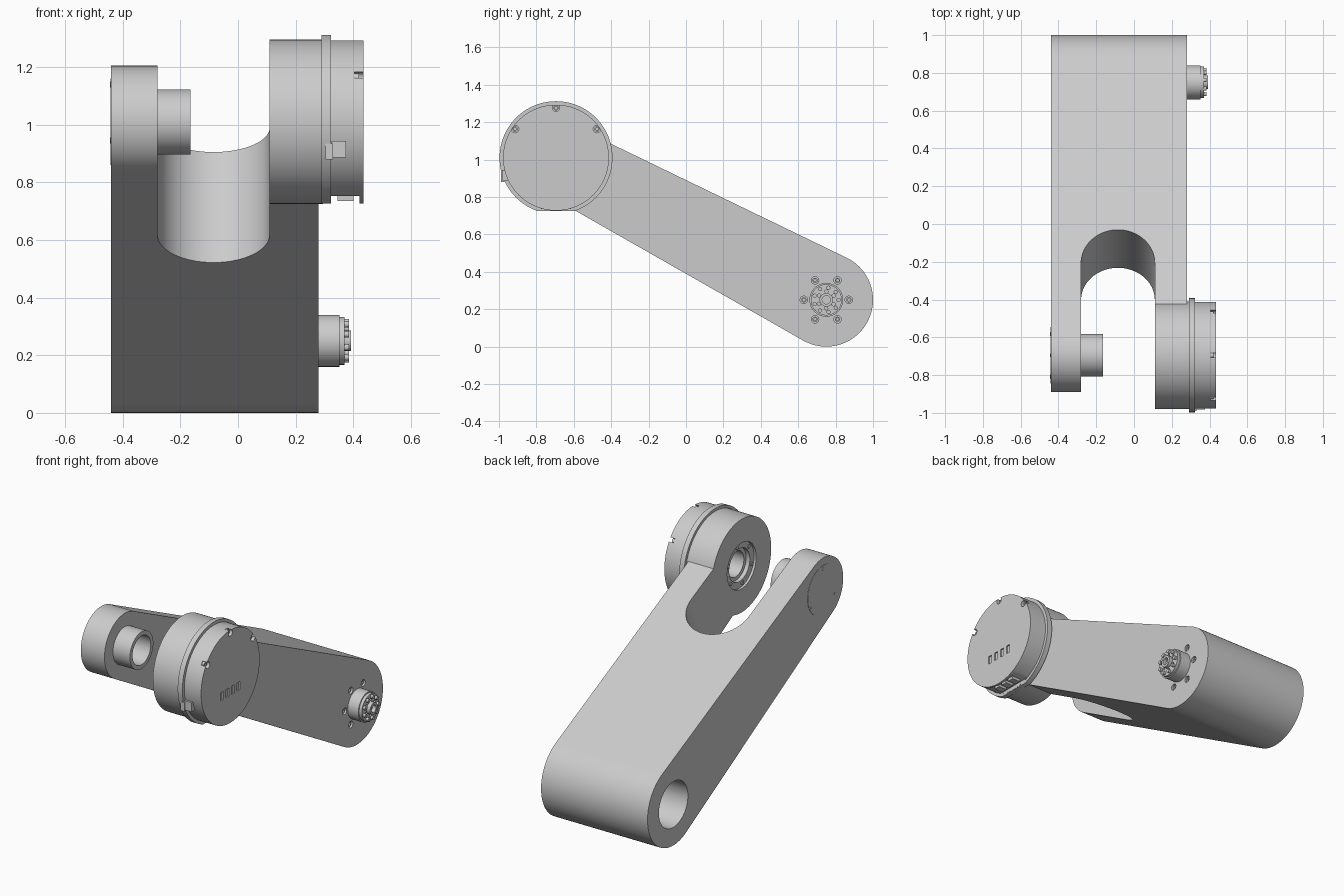
import bpy, bmesh, math
from mathutils import Vector

if "Cube" in bpy.data.objects:
    bpy.data.objects.remove(bpy.data.objects["Cube"], do_unlink=True)

grey = bpy.data.materials.new("light grey metal")
grey.use_nodes = True
grey.diffuse_color = (0.6, 0.6, 0.6, 1)
grey.node_tree.nodes["Principled BSDF"].inputs["Base Color"].default_value = (0.6, 0.6, 0.6, 1)

FRONT = Vector((0, -0.695, 1.01))   # front joint axis
REAR = Vector((0, 0.75, 0.25))      # rear joint axis
X, Y, Z = Vector((1, 0, 0)), Vector((0, 1, 0)), Vector((0, 0, 1))
ALONG = (REAR - FRONT).normalized()
ACROSS = X.cross(ALONG)


def prism(name, pts, lo, hi, origin=Vector(), u=Y, v=Z, w=X):
    """Extrude a 2D outline (u, v) along w from lo to hi."""
    bm = bmesh.new()
    ends = [[bm.verts.new(origin + u * a + v * b + w * h) for a, b in pts] for h in (lo, hi)]
    bm.faces.new(ends[0][::-1])
    bm.faces.new(ends[1])
    n = len(pts)
    for i in range(n):
        j = (i + 1) % n
        bm.faces.new((ends[0][i], ends[0][j], ends[1][j], ends[1][i]))
    bmesh.ops.recalc_face_normals(bm, faces=bm.faces)
    mesh = bpy.data.meshes.new(name)
    bm.to_mesh(mesh)
    bm.free()
    mesh.materials.append(grey)
    ob = bpy.data.objects.new(name, mesh)
    bpy.context.collection.objects.link(ob)
    return ob


def arc(r, start, end, n, cx=0.0, cy=0.0):
    return [(cx + r * math.cos(start + (end - start) * i / n),
             cy + r * math.sin(start + (end - start) * i / n)) for i in range(n + 1)]


def disc(name, centre, r, lo, hi, n=64):
    return prism(name, arc(r, 0, math.tau, n)[:-1], lo, hi, centre)


def box(name, lo, hi, y0, y1, z0, z1):
    return prism(name, [(y0, z0), (y1, z0), (y1, z1), (y0, z1)], lo, hi)


def combine(ob, other, operation="DIFFERENCE"):
    mod = ob.modifiers.new("combine", "BOOLEAN")
    mod.operation, mod.solver, mod.object = operation, "EXACT", other
    bpy.context.view_layer.objects.active = ob
    bpy.ops.object.modifier_apply(modifier=mod.name)
    bpy.data.objects.remove(other, do_unlink=True)


def around(centre, r, count, turn=0.0):
    for i in range(count):
        a = turn + math.tau * i / count
        yield centre + Y * r * math.cos(a) + Z * r * math.sin(a)


def tube(name, centre, r, bore, lo, hi):
    ob = disc(name, centre, r, lo, hi)
    combine(ob, disc("bore_cutter", centre, bore, lo - 0.01, hi + 0.01))
    return ob


# Tapered link body, in the frame of the link
length = (REAR - FRONT).length
r_front, r_rear = 0.195, 0.25
tilt = math.acos((r_front - r_rear) / length)
outline = (arc(r_front, tilt, math.tau - tilt, 48)
           + arc(r_rear, -tilt, tilt, 48, cx=length))
body = prism("link_body", outline, -0.44, 0.28, FRONT, ALONG, ACROSS)

# Round-bottomed slot that makes the fork
slot = [(-0.28, -0.5)] + [(-0.085 - 0.195 * math.cos(math.pi * i / 40),
                         0.442 + 0.195 * math.sin(math.pi * i / 40)) for i in range(41)] + [(0.11, -0.5)]
combine(body, prism("slot_cutter", slot, -0.5, 0.5, FRONT, X, ALONG, ACROSS))

# Drive housing and its joint socket
combine(body, disc("housing", FRONT, 0.285, 0.11, 0.295, 96), "UNION")
combine(body, disc("recess_cutter", FRONT, 0.14, 0.1, 0.125))
combine(body, disc("socket_cutter", FRONT, 0.1, 0.1, 0.24))
tube("socket_ring", FRONT, 0.1, 0.078, 0.15, 0.24)
for p in around(FRONT, 0.12, 6, 0.3):
    disc("socket_screw", p, 0.012, 0.12, 0.132, 16)

# Rear joint: open bearing seat on the right, bolt holes on the left
combine(body, disc("bearing_cutter", REAR, 0.14, -0.5, -0.2))
for p in around(REAR, 0.12, 6):
    combine(body, disc("bolt_cutter", p, 0.02, 0.26, 0.3, 20))
    tube("bolt_head", p, 0.014, 0.007, 0.26, 0.272)

# Stub axle on the thin fork arm
tube("stub_axle", FRONT, 0.113, 0.088, -0.285, -0.165)

# Round cap plate with screws on the outside of the thin arm
disc("arm_cap", FRONT, 0.15, -0.442, -0.43)
for p in around(FRONT, 0.13, 3, math.pi / 2):
    disc("cap_screw", p, 0.01, -0.444, -0.435, 16)

# Flange between housing and cover, flattened underneath
flange = disc("cover_flange", FRONT, 0.302, 0.29, 0.322, 96)
combine(flange, box("flat_cutter", 0.2, 0.4, -1, -0.4, 0.6, 0.726))

# Motor cover with a connector bay, screw holes and indicator windows
cover = disc("motor_cover", FRONT, 0.283, 0.32, 0.435, 96)
combine(cover, box("bay_cutter", 0.323, 0.421, -0.9, -0.5, 0.6, 0.752))
for a in (90, 35, 145):
    p = FRONT + 0.267 * (Y * math.cos(math.radians(a)) + Z * math.sin(math.radians(a)))
    combine(cover, disc("screw_cutter", p, 0.02, 0.405, 0.45, 20))
    tube("cover_screw", p, 0.014, 0.007, 0.4, 0.42)
for i in range(4):
    y = -0.775 + 0.053 * i
    combine(cover, box("window_cutter", 0.427, 0.45, y - 0.013, y + 0.013, 0.895, 0.945))
for i in range(3):
    y = -0.755 + 0.06 * i
    box("bay_connector", 0.345, 0.4, y - 0.02, y + 0.02, 0.735, 0.76)

# Clip on the front rim of the cover
box("clip_block", 0.325, 0.375, -0.983, -0.95, 0.887, 0.943)
box("clip_hook", 0.303, 0.33, -0.99, -0.95, 0.88, 0.935)

# Output shaft: collar, face plate, ring of pins and hub
disc("output_collar", REAR, 0.09, 0.25, 0.352)
plate = disc("output_plate", REAR, 0.083, 0.35, 0.37)
for p in around(REAR, 0.045, 6, 0.5):
    combine(plate, disc("hole_cutter", p, 0.009, 0.36, 0.38, 16))
for p in around(REAR, 0.066, 9):
    disc("output_pin", p, 0.011, 0.365, 0.385, 16)
tube("output_hub", REAR, 0.036, 0.022, 0.365, 0.393)

# Smooth round sides, sharp edges
for ob in bpy.context.view_layer.objects:
    ob.select_set(ob.type == "MESH")
bpy.ops.object.shade_smooth_by_angle(angle=math.radians(30))
